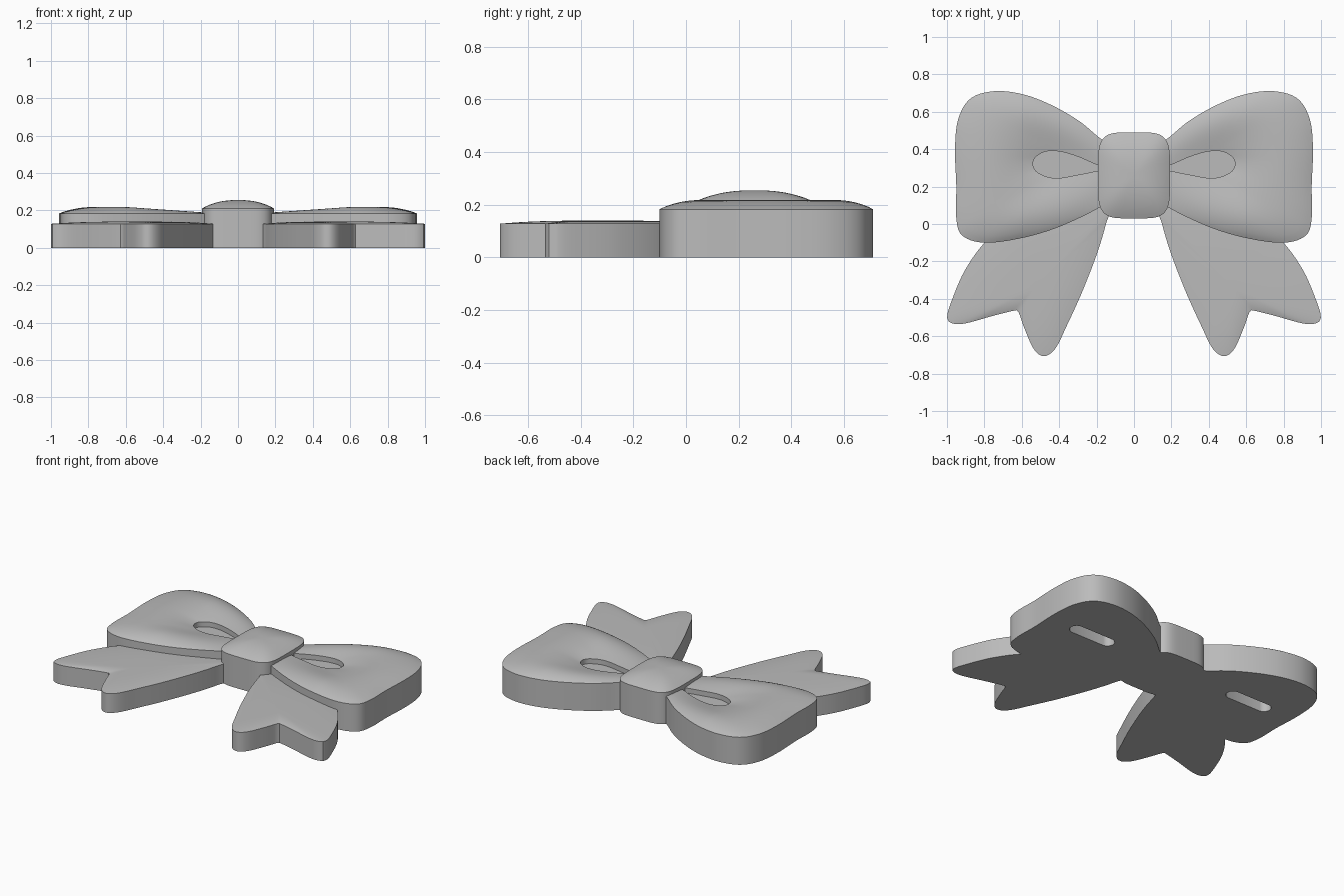
import bpy, bmesh, math
from mathutils import Vector
from mathutils.geometry import interpolate_bezier

old = bpy.data.objects.get("Cube")
if old:
    bpy.data.objects.remove(old, do_unlink=True)

grey = bpy.data.materials.new("light_grey")
grey.use_nodes = True
grey.diffuse_color = (0.5, 0.5, 0.5, 1)
grey.node_tree.nodes["Principled BSDF"].inputs["Base Color"].default_value = (0.5, 0.5, 0.5, 1)


def outline(points, count):
    """Smooth closed curve through the points, evenly resampled."""
    pts = [Vector(p) for p in points]
    n = len(pts)
    dense = []
    for i in range(n):
        a, b, c, d = (pts[(i + k) % n] for k in (-1, 0, 1, 2))
        dense += interpolate_bezier(b, b + (c - a) / 6, c - (d - b) / 6, c, 17)[:-1]
    dense.append(dense[0])
    total = sum((q - p).length for p, q in zip(dense, dense[1:]))
    result, run, step = [], 0.0, total / count
    for p, q in zip(dense, dense[1:]):
        length = (q - p).length
        while len(result) < count and len(result) * step <= run + length:
            result.append(p.lerp(q, (len(result) * step - run) / length).to_2d())
        run += length
    return result


def at(ring, z):
    return [(p.x, p.y, z) for p in ring]


def loft(name, rings):
    """Skin a stack of matching rings and cap both ends."""
    bm = bmesh.new()
    loops = [[bm.verts.new(co) for co in ring] for ring in rings]
    for lo, hi in zip(loops, loops[1:]):
        for i in range(len(lo)):
            j = (i + 1) % len(lo)
            bm.faces.new((lo[i], lo[j], hi[j], hi[i]))
    bm.faces.new(loops[0])
    bm.faces.new(loops[-1])
    bmesh.ops.recalc_face_normals(bm, faces=bm.faces)
    mesh = bpy.data.meshes.new(name)
    bm.to_mesh(mesh)
    bm.free()
    mesh.materials.append(grey)
    obj = bpy.data.objects.new(name, mesh)
    bpy.context.collection.objects.link(obj)
    return obj


def activate(obj):
    bpy.ops.object.select_all(action='DESELECT')
    obj.select_set(True)
    bpy.context.view_layer.objects.active = obj


def finish(obj, mirrored=True):
    activate(obj)
    bpy.ops.object.shade_smooth_by_angle(angle=math.radians(28))
    if mirrored:
        obj.modifiers.new("mirror", 'MIRROR').use_mirror_merge = False


def domed(name, ring, centre, wall, rise, power):
    """Straight-walled slab with a softly domed top."""
    rings = [at(ring, 0)]
    for k in range(13):
        s = 1 - k / 12.5
        rings.append(at([centre.lerp(p, s) for p in ring], wall + rise * (1 - s ** power)))
    return loft(name, rings)


# Bow loops: puffed slab that dips to a recessed teardrop
COUNT = 120
rim = outline([(.1, .29), (.11, .4), (.19, .465), (.3, .555), (.45, .64), (.6, .695),
               (.75, .71), (.875, .67), (.94, .56), (.957, .4), (.95, .2), (.951, .04),
               (.92, -.06), (.8, -.1), (.6, -.075), (.4, -.015), (.19, .085), (.11, .15)], COUNT)
drop = outline([(.13, .297), (.2, .317), (.3, .36), (.4, .388), (.48, .385), (.535, .345),
                (.53, .29), (.47, .254), (.4, .246), (.3, .263), (.2, .283)], COUNT)
rings = [at(rim, 0)]
STEPS = 18
for k in range(STEPS + 1):
    t = k / STEPS
    ring = []
    for p, q in zip(rim, drop):
        m = p.lerp(q, t)
        swell = min(1, max(.1, (m.x - .1) / .5))
        ring.append((m.x, m.y, .183 + .035 * swell * math.sin(math.pi * t ** .85)))
    rings.append(ring)
rings.append(at(drop, .15))
bow_loops = loft("bow_loops", rings)

# Blind slot in the underside of each loop
slot = []
for k in range(24):
    a = 2 * math.pi * (k + .5) / 24
    slot.append(Vector((.615 + math.copysign(.12, math.cos(a)) + .045 * math.cos(a),
                        .34 + .045 * math.sin(a))))
cutter = loft("slot_cutter", [at(slot, -.1), at(slot, .08)])
cutter.hide_render = True
cut = bow_loops.modifiers.new("slot", 'BOOLEAN')
cut.operation = 'DIFFERENCE'
cut.solver = 'EXACT'
cut.object = cutter
activate(bow_loops)
bpy.ops.object.modifier_apply(modifier="slot")
bpy.data.objects.remove(cutter, do_unlink=True)
finish(bow_loops)

# Ribbon tails with a notched end
tail = outline([(.14, .08), (.15, 0), (.2, -.165), (.28, -.37), (.36, -.545), (.42, -.665),
                (.48, -.707), (.535, -.67), (.585, -.56), (.618, -.47), (.635, -.462),
                (.75, -.49), (.9, -.531), (.97, -.532), (.999, -.5), (.975, -.41),
                (.9, -.24), (.78, -.08), (.6, .06), (.3, .12)], 140)
finish(domed("ribbon_tails", tail, Vector((.52, -.33)), .128, .012, 3))

# Centre knot: rounded block with a dome
knot = []
for k in range(96):
    a = 2 * math.pi * k / 96
    c, s = math.cos(a), math.sin(a)
    knot.append(Vector((math.copysign(abs(c) ** .45, c) * .193,
                        .26 + math.copysign(abs(s) ** .45, s) * .23)))
finish(domed("centre_knot", knot, Vector((0, .26)), .21, .045, 2.4), mirrored=False)
